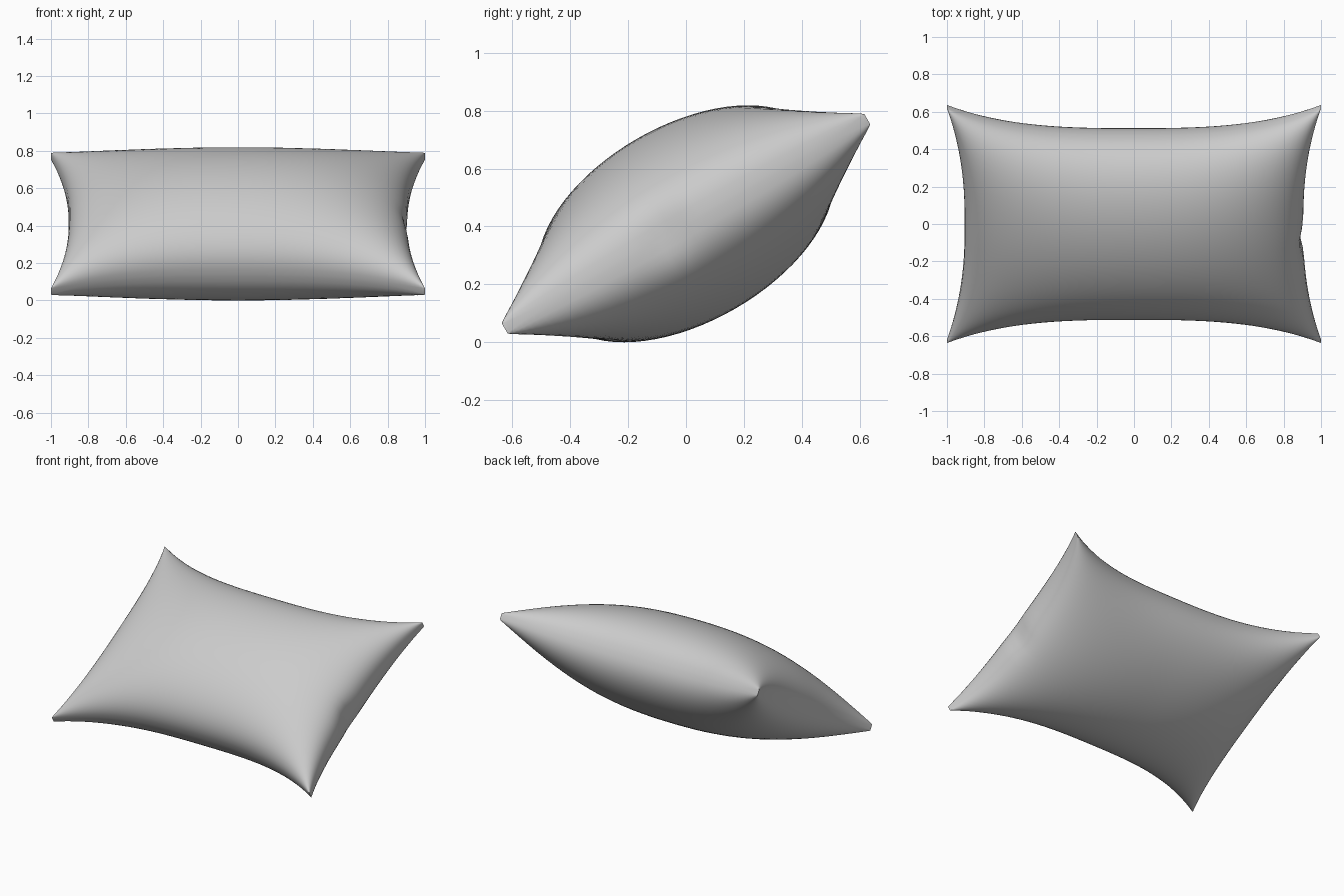
import bpy, bmesh
from math import sin, pi, radians, exp
from mathutils import Matrix, Vector

if "Cube" in bpy.data.objects:
    bpy.data.objects.remove(bpy.data.objects["Cube"])

HALF_THICK = 0.333
TILT = Matrix.Rotation(radians(30), 4, 'X')


def pillow_point(a, b, side):
    # cosine spacing puts more rows near the seam, where the cloth curves most
    s, t = sin(a * pi / 2), sin(b * pi / 2)
    x = s * (0.905 + 0.095 * abs(t) ** 2.4)
    v = t * (0.55 + 0.173 * abs(s) ** 2.8)
    h = HALF_THICK * max(0, 1 - abs(s) ** 2.3) ** 0.41 * max(0, 1 - t * t) ** 0.46
    h += 0.006 + 0.014 * abs(s * t) ** 10          # seam and blunt corner tips
    if s > 0:                                      # small pinch in the right side
        x -= 0.02 * s ** 8 * exp(-((v + 0.08) / 0.07) ** 2) * exp(-(h / 0.12) ** 2)
    return Vector((x, v, side * h))


bm = bmesh.new()

# top and bottom panels
for side in (1, -1):
    panel = bmesh.ops.create_grid(bm, x_segments=48, y_segments=40, size=1)["verts"]
    for p in panel:
        p.co = pillow_point(p.co.x, p.co.y, side)
    if side < 0:
        bmesh.ops.reverse_faces(bm, faces=list({f for p in panel for f in p.link_faces}))

# seam strip joining the panels
bmesh.ops.bridge_loops(bm, edges=[e for e in bm.edges if e.is_boundary])
bmesh.ops.recalc_face_normals(bm, faces=bm.faces)

# lean the pillow back and rest it on the ground
bm.transform(TILT)
bm.transform(Matrix.Translation((0, 0, -min(p.co.z for p in bm.verts))))

mesh = bpy.data.meshes.new("pillow")
bm.to_mesh(mesh)
bm.free()
pillow = bpy.data.objects.new("pillow", mesh)
bpy.context.collection.objects.link(pillow)
bpy.context.view_layer.objects.active = pillow
pillow.select_set(True)
bpy.ops.object.shade_smooth_by_angle(angle=radians(50))
